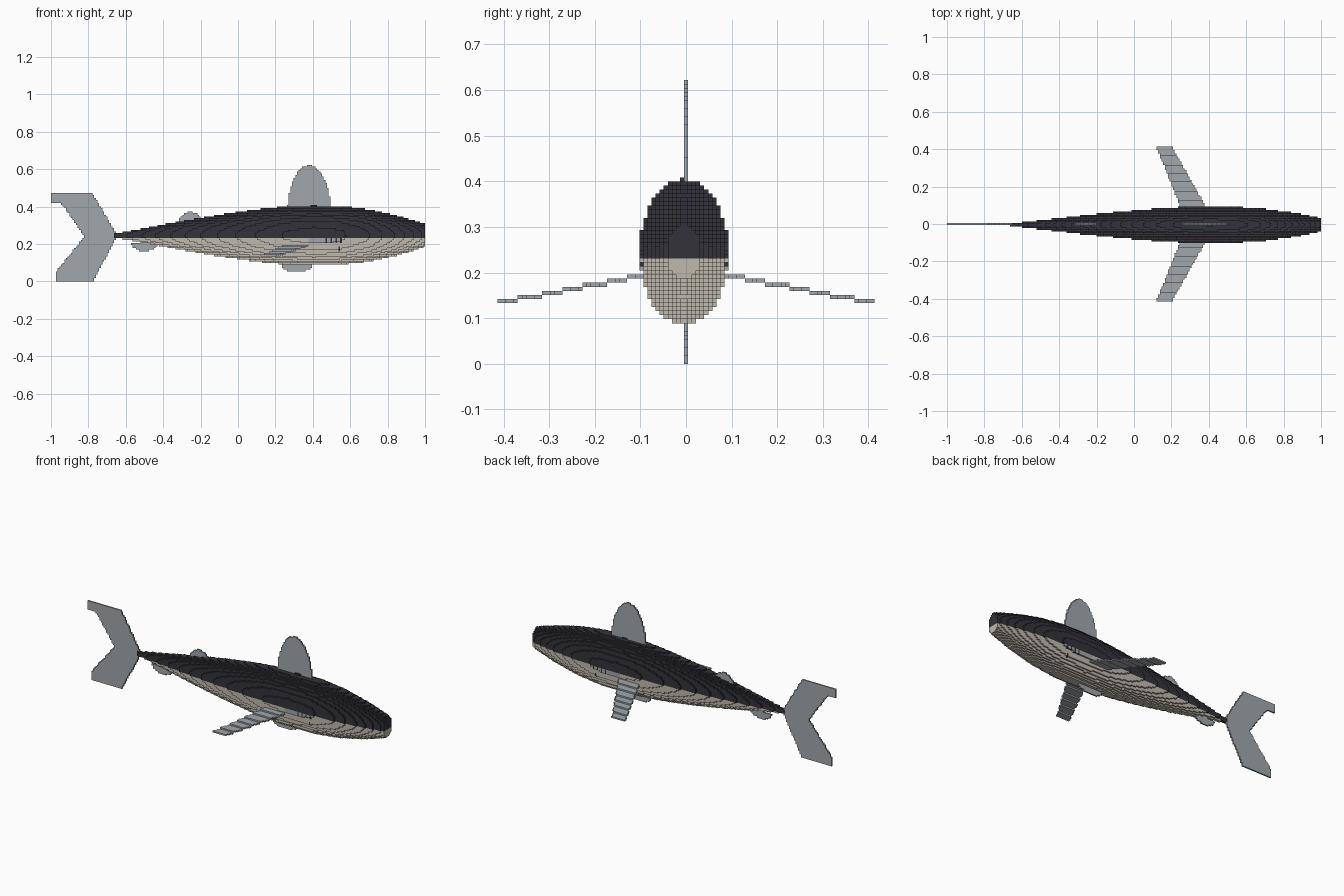
import bpy
import bmesh
import math

cube = bpy.data.objects.get("Cube")
if cube:
    bpy.data.objects.remove(cube, do_unlink=True)

H = 2 / 225  # block size


def make_material(name, rgb):
    m = bpy.data.materials.new(name)
    m.use_nodes = True
    m.diffuse_color = (*rgb, 1)
    bsdf = m.node_tree.nodes["Principled BSDF"]
    bsdf.inputs["Base Color"].default_value = (*rgb, 1)
    bsdf.inputs["Roughness"].default_value = 0.8
    return m


DARK = make_material("dark_back", (0.034, 0.032, 0.042))
PALE = make_material("pale_belly", (0.53, 0.49, 0.42))
GREY = make_material("fin_grey", (0.352, 0.386, 0.413))

# Outward direction and corner offsets (in half blocks) of each block side
SIDES = []
for axis in range(3):
    u, v = (axis + 1) % 3, (axis + 2) % 3
    for s in (-1, 1):
        loop = []
        for a, b in ((-1, -1), (1, -1), (1, 1), (-1, 1))[::s]:
            c = [0, 0, 0]
            c[axis], c[u], c[v] = s, a, b
            loop.append(c)
        d = [0, 0, 0]
        d[axis] = s
        SIDES.append((d, loop))


def centre(i, j, k):
    return -1 + (i + 0.5) * H, j * H, (k + 0.5) * H


def build_blocks(name, inside, xr, yr, zr, mats, paint=None):
    """Fill a region with blocks and keep only the outer faces."""
    cells = set()
    for i in range(int((xr[0] + 1) / H), int((xr[1] + 1) / H) + 1):
        for j in range(round(yr[0] / H), round(yr[1] / H) + 1):
            for k in range(int(zr[0] / H), int(zr[1] / H) + 1):
                if i < 225 and inside(*centre(i, j, k)):
                    cells.add((i, j, k))
    bm = bmesh.new()
    corners = {}
    for cell in sorted(cells):
        c = centre(*cell)
        for d, loop in SIDES:
            if tuple(cell[n] + d[n] for n in range(3)) in cells:
                continue
            verts = []
            for o in loop:
                key = tuple(2 * cell[n] + o[n] for n in range(3))
                if key not in corners:
                    corners[key] = bm.verts.new([c[n] + o[n] * H / 2 for n in range(3)])
                verts.append(corners[key])
            face = bm.faces.new(verts)
            if paint:
                face.material_index = paint(*c)
    mesh = bpy.data.meshes.new(name)
    bm.to_mesh(mesh)
    bm.free()
    for m in mats:
        mesh.materials.append(m)
    ob = bpy.data.objects.new(name, mesh)
    bpy.context.collection.objects.link(ob)
    return ob


# Body: elliptical sections, half height along the length
PROFILE = [(-0.67, 0.010), (-0.5, 0.04), (-0.3, 0.078), (-0.1, 0.112), (0.1, 0.14),
           (0.25, 0.155), (0.4, 0.16), (0.55, 0.157), (0.7, 0.14), (0.85, 0.107),
           (0.95, 0.078), (1.01, 0.058)]


def half_height(x):
    for (x0, a0), (x1, a1) in zip(PROFILE, PROFILE[1:]):
        if x0 <= x <= x1:
            return a0 + (a1 - a0) * (x - x0) / (x1 - x0)
    return 0.001


def in_body(x, y, z):
    a = half_height(x)
    return ((z - 0.245) / a) ** 2 + ((y + H / 2) / (0.6075 * a)) ** 2 <= 1


def paint_body(x, y, z):
    # Eye spots, gill patches with slits, then dark back over pale belly
    if abs(y) > 0.06 and abs(x - 0.542) < 0.006 and 0.16 < z < 0.185:
        return 0
    if abs(y) > 0.08 and 0.38 < x < 0.56 and 0.204 < z < 0.23:
        slit = x > 0.47 and int((x + 1) / H) % 3 == 0
        return 0 if slit else 2
    return 0 if z > 0.23 else 1


build_blocks("body", in_body, (-0.66, 1), (-0.12, 0.12), (0.06, 0.43),
             (DARK, PALE, GREY), paint_body)


# Rounded upright fins, one block thick: centre x, centre z, radius x, radius z, direction
FINS = {
    "dorsal_fin": (0.38, 0.37, 0.115, 0.25, 1),
    "rear_dorsal_fin": (-0.255, 0.32, 0.06, 0.05, 1),
    "pelvic_fin": (0.315, 0.092, 0.085, 0.042, -1),
    "anal_fin": (-0.5, 0.2, 0.07, 0.038, -1),
}
for name, (cx, cz, rx, rz, up) in FINS.items():
    def in_fin(x, y, z):
        return (((x - cx) / rx) ** 2 + ((z - cz) / rz) ** 2 <= 1
                and (z - cz) * up >= -H)
    build_blocks(name, in_fin, (cx - rx, cx + rx), (0, 0), (cz - rz, cz + rz), (GREY,))


# Forked tail fin
TAIL = [(-1.01, 0.475), (-0.78, 0.475), (-0.655, 0.262), (-0.655, 0.225), (-0.78, -0.01),
        (-0.97, -0.01), (-0.97, 0.055), (-0.82, 0.24), (-0.945, 0.417), (-1.01, 0.417)]


def in_tail(x, y, z):
    hit = False
    for (x0, z0), (x1, z1) in zip(TAIL, TAIL[1:] + TAIL[:1]):
        if (z0 > z) != (z1 > z) and x < x0 + (z - z0) * (x1 - x0) / (z1 - z0):
            hit = not hit
    return hit


build_blocks("tail_fin", in_tail, (-1, -0.64), (0, 0), (0, 0.48), (GREY,))


# Swept pectoral fins stepping down towards the tips
def in_pectoral(x, y, z):
    t = (abs(y) - 0.09) / 0.32
    level = math.floor((0.194 - 0.06 * t) / H)
    return (0.25 - 0.13 * t <= x <= 0.385 - 0.18 * t
            and math.floor(z / H) == level)


for name, yr in (("left_pectoral_fin", (0.07, 0.409)), ("right_pectoral_fin", (-0.409, -0.07))):
    build_blocks(name, in_pectoral, (0.1, 0.42), yr, (0.11, 0.21), (GREY,))
